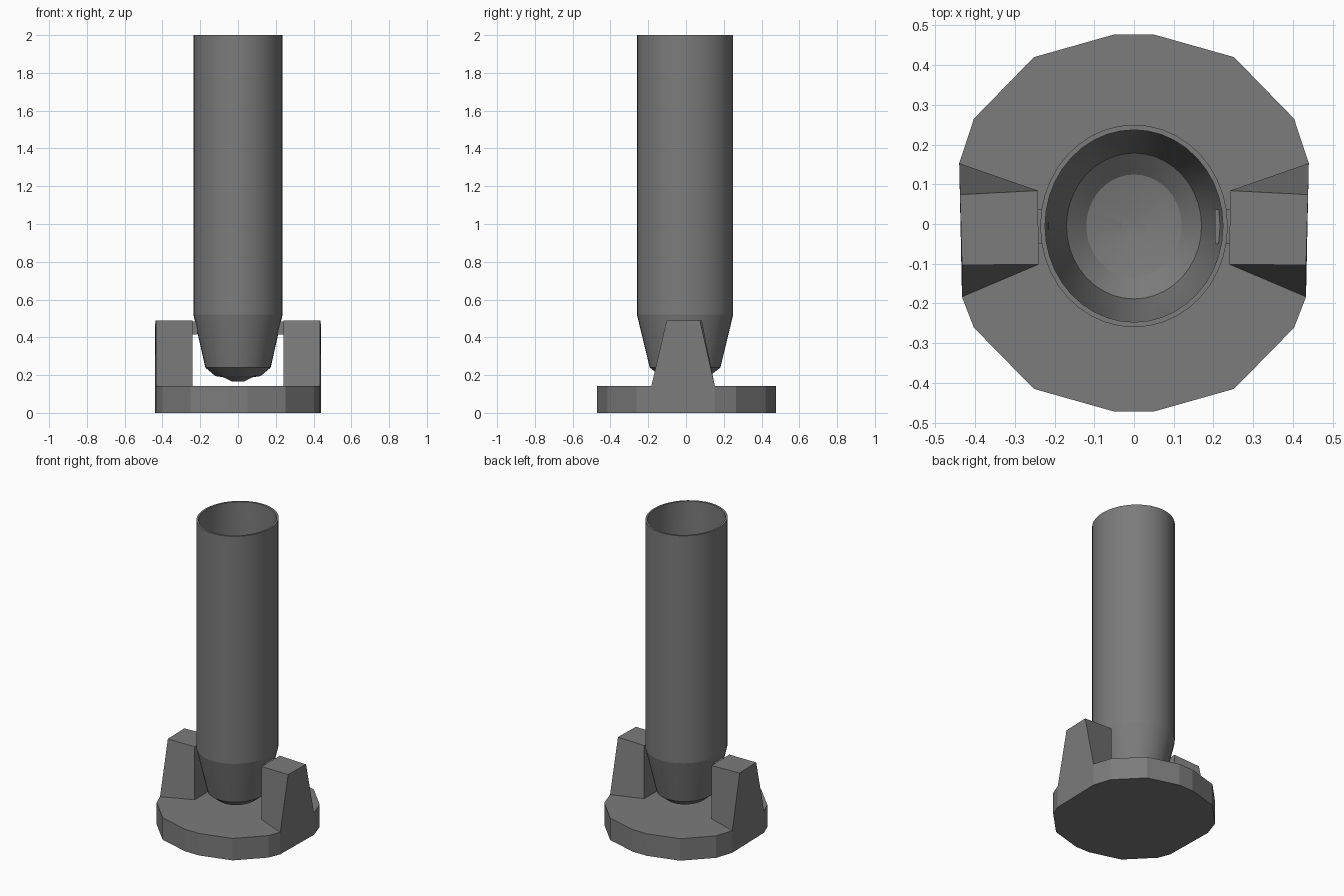
import bpy, bmesh, math

if "Cube" in bpy.data.objects:
    bpy.data.objects.remove(bpy.data.objects["Cube"])

metal = bpy.data.materials.new("dark grey metal")
metal.diffuse_color = (0.2, 0.2, 0.2, 1)
metal.use_nodes = True
metal.node_tree.nodes["Principled BSDF"].inputs["Base Color"].default_value = metal.diffuse_color


def make_object(name, verts, faces, smooth=None):
    mesh = bpy.data.meshes.new(name)
    mesh.from_pydata(verts, [], faces)
    bm = bmesh.new()
    bm.from_mesh(mesh)
    bmesh.ops.recalc_face_normals(bm, faces=bm.faces)
    bm.to_mesh(mesh)
    bm.free()
    mesh.materials.append(metal)
    ob = bpy.data.objects.new(name, mesh)
    bpy.context.collection.objects.link(ob)
    if smooth:
        bpy.ops.object.select_all(action='DESELECT')
        ob.select_set(True)
        bpy.context.view_layer.objects.active = ob
        bpy.ops.object.shade_smooth_by_angle(angle=math.radians(smooth))
    return ob


def loft(name, rings, smooth=None):
    """Skin a stack of equal-length rings and cap both ends."""
    n = len(rings[0])
    verts = [v for ring in rings for v in ring]
    faces = [(k * n + i, k * n + (i + 1) % n, (k + 1) * n + (i + 1) % n, (k + 1) * n + i)
             for k in range(len(rings) - 1) for i in range(n)]
    faces.append(tuple(range(n)))
    faces.append(tuple(range(len(verts) - n, len(verts))))
    return make_object(name, verts, faces, smooth)


# Faceted base plate, mirrored from its right-hand outline
half = [(0.05, -0.472), (0.252, -0.415), (0.403, -0.261), (0.433, -0.184),
        (0.44, 0.153), (0.403, 0.265), (0.252, 0.42), (0.05, 0.477)]
outline = half + [(-x, y) for x, y in reversed(half)]
loft("base_plate", [[(x, y, z) for x, y in outline] for z in (0, 0.143)])

# Side supports flaring outward at the foot, with trunnion pins
for side, label in ((1, "right"), (-1, "left")):
    foot = [(0.24, -0.102), (0.433, -0.184), (0.44, 0.153), (0.242, 0.084)]
    head = [(0.24, -0.102), (0.433, -0.103), (0.438, 0.074), (0.242, 0.084)]
    loft(label + "_support", [[(side * x, y, 0.14) for x, y in foot],
                              [(side * x, y, 0.488) for x, y in head]])
    inner = 0.204 if side > 0 else 0.215
    pin = [(inner, -0.05), (0.25, -0.05), (0.25, 0.036), (inner, 0.036)]
    loft(label + "_trunnion_pin", [[(side * x, y, z) for x, y in pin] for z in (0.415, 0.484)])

# Hollow barrel: outer wall down to the bumped breech, then the bore
SEGMENTS = 40
outside = [(0.03, 0.165), (0.075, 0.188), (0.12, 0.195), (0.173, 0.24), (0.236, 0.52), (0.236, 2.0)]
bore = [(0.224, 2.0), (0.224, 0.52), (0.17, 0.26), (0.12, 0.215), (0.03, 0.195)]


def ellipse(radius, z):
    return [(radius * math.cos(a), radius * 1.08 * math.sin(a) - 0.005, z)
            for a in (2 * math.pi * i / SEGMENTS for i in range(SEGMENTS))]


loft("barrel", [ellipse(r, z) for r, z in outside + bore], smooth=12.5)
